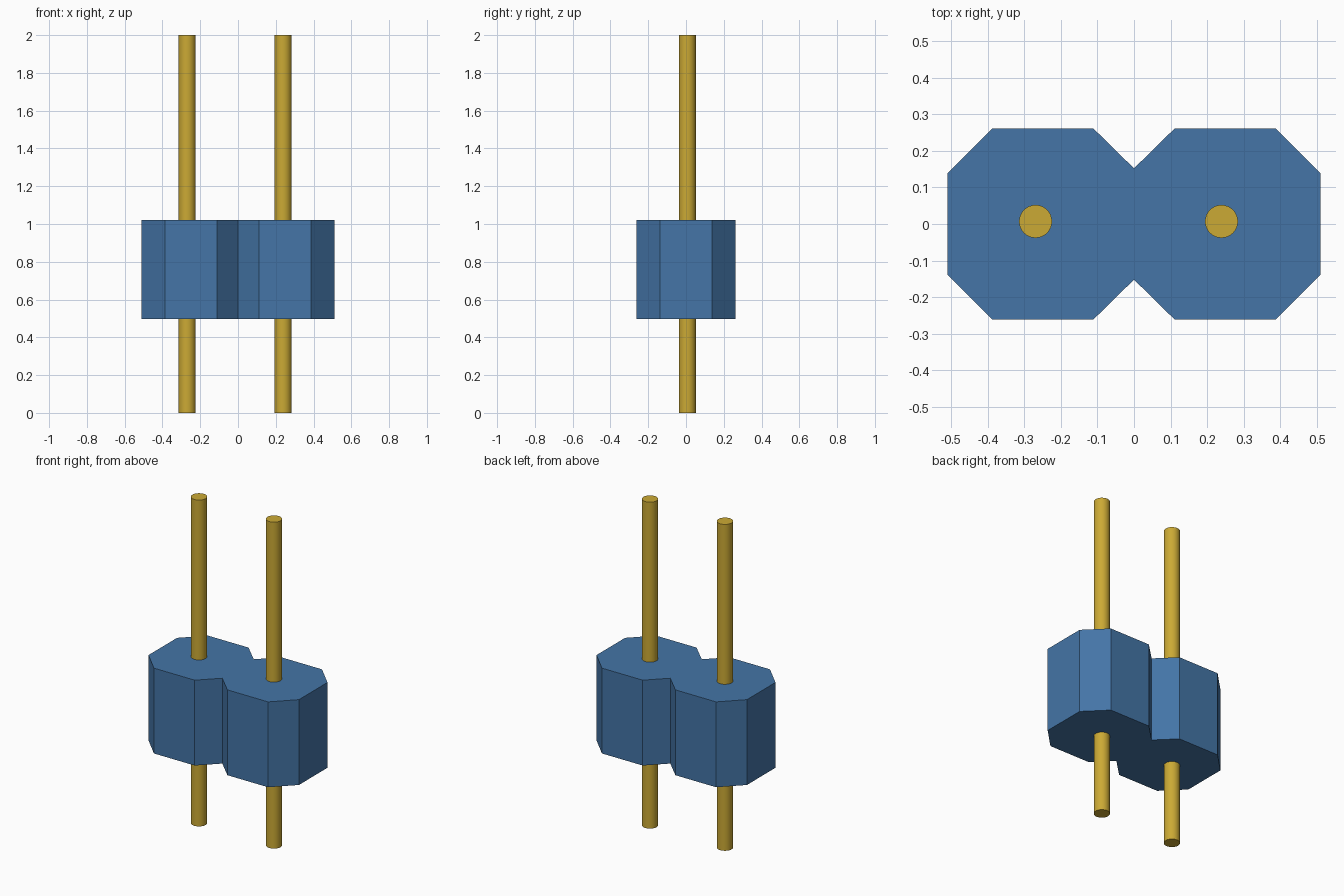
import bpy
import bmesh

default = bpy.data.objects.get("Cube")
if default:
    bpy.data.objects.remove(default, do_unlink=True)


def make_material(name, rgb, metallic=0.0):
    mat = bpy.data.materials.new(name)
    mat.use_nodes = True
    color = (*rgb, 1.0)
    mat.diffuse_color = color
    mat.node_tree.nodes["Principled BSDF"].inputs["Base Color"].default_value = color
    return mat


blue = make_material("blue plastic", (0.058, 0.178, 0.385))
gold = make_material("gold metal", (0.60, 0.40, 0.035))

# Housing: one quarter outline mirrored into two joined octagons, then extruded
BOTTOM, TOP = 0.497, 1.02
quarter = [(0.51, 0.138), (0.387, 0.261), (0.111, 0.261)]
notch = 0.152
upper = quarter + [(0, notch)] + [(-x, y) for x, y in reversed(quarter)]
outline = upper + [(-x, -y) for x, y in upper]

bm = bmesh.new()
base = bm.faces.new([bm.verts.new((x, y, BOTTOM)) for x, y in outline])
result = bmesh.ops.extrude_face_region(bm, geom=[base], use_keep_orig=True)
top_verts = [v for v in result["geom"] if isinstance(v, bmesh.types.BMVert)]
bmesh.ops.translate(bm, verts=top_verts, vec=(0, 0, TOP - BOTTOM))
bmesh.ops.recalc_face_normals(bm, faces=bm.faces)
mesh = bpy.data.meshes.new("housing")
bm.to_mesh(mesh)
bm.free()
mesh.materials.append(blue)
housing = bpy.data.objects.new("housing", mesh)
bpy.context.collection.objects.link(housing)

# Pins: slim round posts running through the housing
for name, x in (("right_pin", -0.269), ("left_pin", 0.239)):
    bpy.ops.mesh.primitive_cylinder_add(vertices=32, radius=0.045, depth=2,
                                        location=(x, 0.007, 1))
    pin = bpy.context.object
    pin.name = name
    pin.data.materials.append(gold)
    bpy.ops.object.shade_smooth_by_angle()
